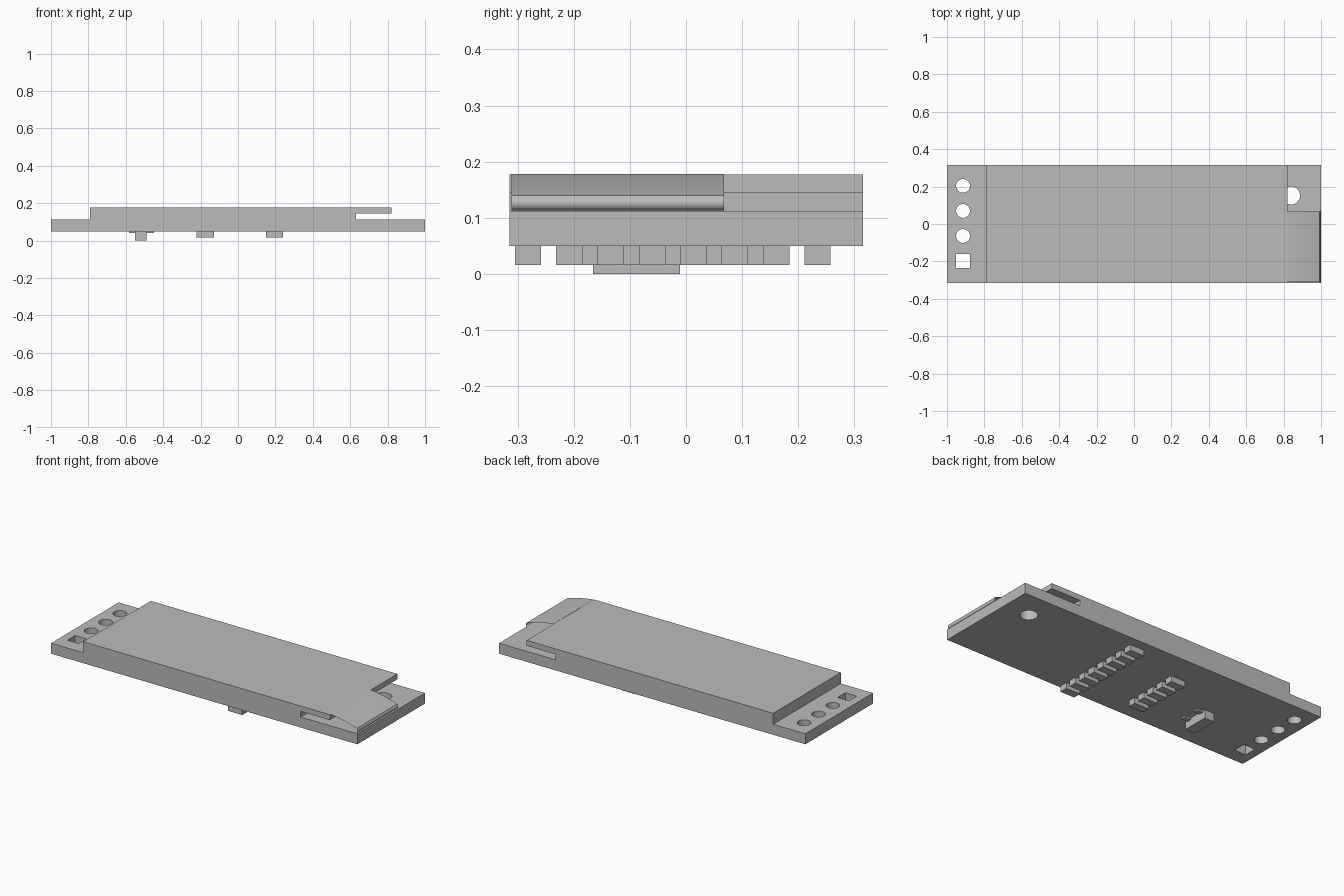
import bpy, bmesh, math

if "Cube" in bpy.data.objects:
    bpy.data.objects.remove(bpy.data.objects["Cube"])

grey = bpy.data.materials.new("plain grey")
grey.diffuse_color = (0.5, 0.5, 0.5, 1)
grey.use_nodes = True
grey.node_tree.nodes["Principled BSDF"].inputs["Base Color"].default_value = grey.diffuse_color


def finish(name, bm):
    mesh = bpy.data.meshes.new(name)
    bm.to_mesh(mesh)
    bm.free()
    mesh.materials.append(grey)
    ob = bpy.data.objects.new(name, mesh)
    bpy.context.collection.objects.link(ob)
    return ob


def add_box(bm, x0, x1, y0, y1, z0, z1):
    verts = bmesh.ops.create_cube(bm, size=1)["verts"]
    for v in verts:
        v.co.x = x1 if v.co.x > 0 else x0
        v.co.y = y1 if v.co.y > 0 else y0
        v.co.z = z1 if v.co.z > 0 else z0


def box(name, *dims):
    bm = bmesh.new()
    add_box(bm, *dims)
    return finish(name, bm)


def smooth(ob):
    bpy.ops.object.select_all(action='DESELECT')
    ob.select_set(True)
    bpy.context.view_layer.objects.active = ob
    bpy.ops.object.shade_smooth_by_angle(angle=math.radians(30))


def circle(cx, cy, r, n=32):
    return [(cx + r * math.cos(2 * math.pi * i / n), cy + r * math.sin(2 * math.pi * i / n))
            for i in range(n)]


def rect(x0, x1, y0, y1):
    return [(x0, y0), (x1, y0), (x1, y1), (x0, y1)]


# Circuit board: an outline with holes, filled and extruded
curve = bpy.data.curves.new("outline", 'CURVE')
curve.dimensions = '2D'
curve.fill_mode = 'BOTH'
curve.extrude = 0.031
loops = [rect(-1, 1, -0.315, 0.315), rect(-0.951, -0.877, -0.234, -0.16),
         circle(0.84, 0.152, 0.048)]
loops += [circle(-0.914, y, 0.037) for y in (-0.064, 0.07, 0.204)]
for pts in loops:
    s = curve.splines.new('POLY')
    s.points.add(len(pts) - 1)
    for p, (x, y) in zip(s.points, pts):
        p.co = (x, y, 0, 1)
    s.use_cyclic_u = True
outline = bpy.data.objects.new("outline", curve)
bpy.context.collection.objects.link(outline)
bm = bmesh.new()
bm.from_mesh(outline.to_mesh())
outline.to_mesh_clear()
bpy.data.objects.remove(outline)
bmesh.ops.remove_doubles(bm, verts=bm.verts, dist=1e-5)
bmesh.ops.recalc_face_normals(bm, faces=bm.faces)
bmesh.ops.translate(bm, verts=bm.verts, vec=(0, 0, 0.081))
for f in bm.faces:
    f.material_index = 0
smooth(finish("circuit_board", bm))

# Display: backing layer and longer glass layer that overhangs at the right
box("display_backing", -0.79, 0.63, -0.315, 0.315, 0.112, 0.145)
box("display_glass", -0.79, 0.82, -0.315, 0.315, 0.145, 0.177)

# Flexible ribbon: thin sheet sloping down from the glass and curling under
profile = []
for i in range(13):
    t = i / 12
    profile.append((0.82 + 0.173 * t, 0.178 - 0.038 * (0.5 * t + 0.5 * t * t)))
for i in range(1, 13):
    a = math.radians(62 - 152 * i / 12)
    profile.append((0.985 + 0.0135 * math.cos(a), 0.1265 + 0.0135 * math.sin(a)))
profile.append((0.82, 0.113))
bm = bmesh.new()
rows = [[bm.verts.new((x, y, z)) for y in (-0.311, 0.068)] for x, z in profile]
for a, b in zip(rows, rows[1:]):
    bm.faces.new((a[0], b[0], b[1], a[1]))
smooth(finish("ribbon", bm))


# Rows of small resistors under the board
def resistor_row(name, x, first_y, count):
    bm = bmesh.new()
    for i in range(count):
        y = first_y + 0.0737 * i
        add_box(bm, x - 0.046, x + 0.046, y - 0.0235, y + 0.0235, 0.016, 0.05)
    finish(name, bm)


resistor_row("long_resistor_row", 0.195, -0.2815, 8)
resistor_row("short_resistor_row", -0.175, -0.1715, 5)

# Transistor with one lead on the left and two on the right
box("transistor_body", -0.552, -0.488, -0.166, -0.011, 0.0, 0.05)
bm = bmesh.new()
for x0, x1, y in ((-0.583, -0.552, -0.088), (-0.488, -0.45, -0.138), (-0.488, -0.45, -0.039)):
    add_box(bm, x0, x1, y - 0.014, y + 0.014, 0.04, 0.05)
finish("transistor_leads", bm)
